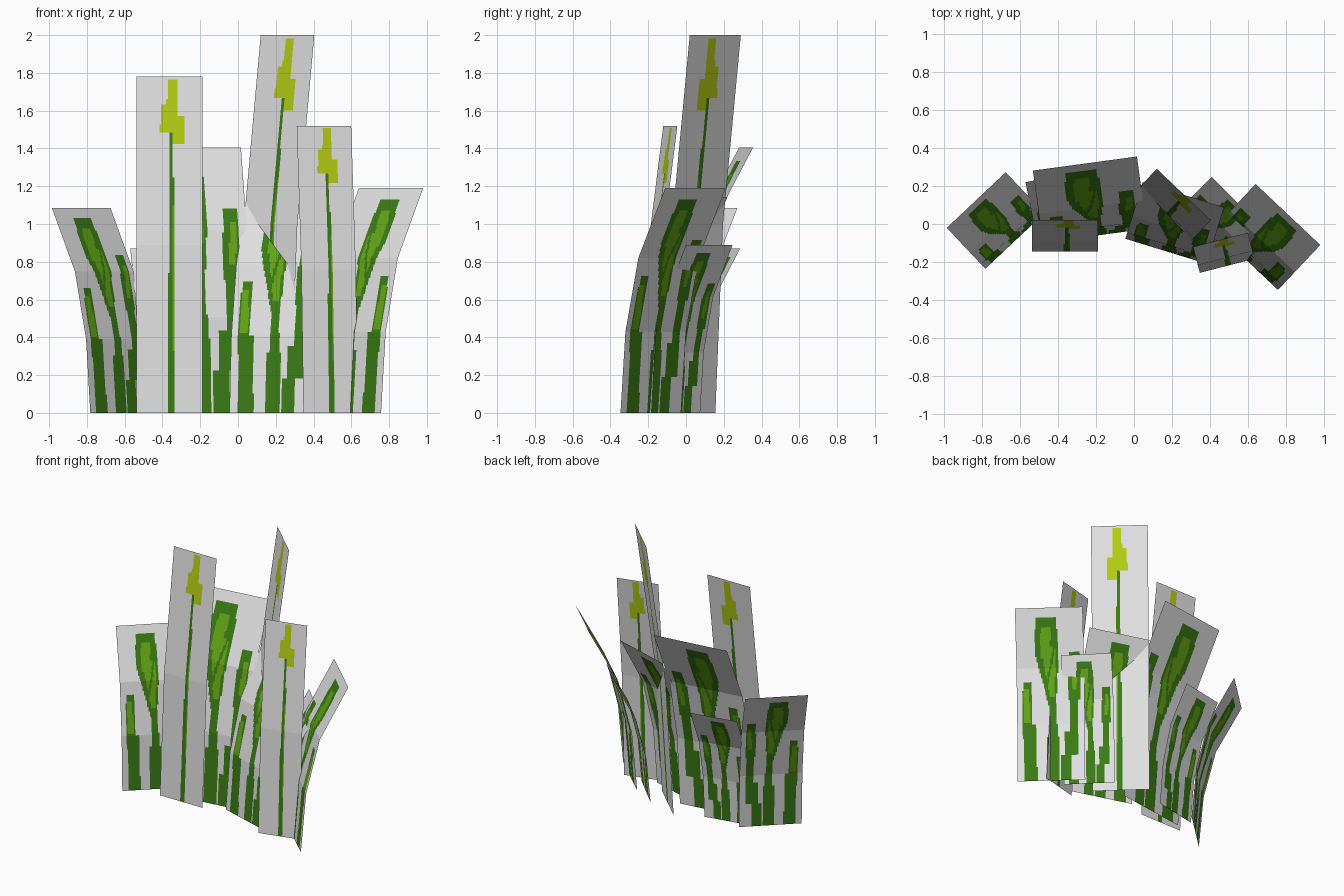
import bpy, bmesh, math
from mathutils import Vector

if "Cube" in bpy.data.objects:
    bpy.data.objects.remove(bpy.data.objects["Cube"])


def material(name, rgb):
    m = bpy.data.materials.new(name)
    m.diffuse_color = (*rgb, 1)
    m.use_nodes = True
    m.node_tree.nodes["Principled BSDF"].inputs["Base Color"].default_value = m.diffuse_color
    return m


MATS = [material("pale grey card", (0.74, 0.74, 0.74)),
        material("dark green", (0.042, 0.195, 0.007)),
        material("light green", (0.125, 0.37, 0.008)),
        material("yellow flower", (0.45, 0.60, 0.006))]
DARK, LIGHT, YELLOW = 1, 2, 3


def band(colour, v0, v1, u0, u1, w0, w1):
    """Tapered painted band: from height v0 to v1, centre u0 to u1, width w0 to w1."""
    def test(u, v):
        if not v0 <= v <= v1:
            return False
        t = (v - v0) / (v1 - v0)
        return abs(u - u0 - (u1 - u0) * t) <= (w0 + (w1 - w0) * t) / 2
    return colour, test


# middle leaf: foot, stem, two-part head, light patches split by a dark vein
middle_leaf = [band(DARK, 0, .28, .525, .525, .17, .17),
               band(DARK, .28, .45, .545, .53, .13, .08),
               band(DARK, .45, .78, .53, .45, .09, .36),
               band(DARK, .78, .95, .45, .45, .36, .30),
               band(LIGHT, .52, .80, .52, .48, .07, .22),
               band(LIGHT, .74, .90, .42, .45, .14, .15),
               band(DARK, .58, .80, .44, .56, .04, .03)]
# small left leaf
small_leaf = [band(DARK, 0, .36, .20, .18, .19, .19),
              band(DARK, .36, .61, .15, .155, .16, .12),
              band(LIGHT, .37, .57, .15, .14, .11, .08)]
# right leaf with stepped foot
right_leaf = [band(DARK, 0, .16, .73, .73, .16, .16),
              band(DARK, .16, .31, .79, .79, .20, .20),
              band(DARK, .31, .50, .84, .84, .11, .11),
              band(DARK, .50, .77, .84, .855, .18, .15),
              band(LIGHT, .56, .72, .85, .875, .07, .06)]
GRASS = middle_leaf + small_leaf + right_leaf
# flower: stem, stem highlight, three petals
FLOWER = [band(DARK, 0, .84, .53, .525, .09, .07),
          band(LIGHT, .18, .62, .56, .555, .025, .02),
          band(YELLOW, .87, .99, .54, .545, .17, .15),
          band(YELLOW, .835, .915, .475, .475, .23, .21),
          band(YELLOW, .803, .885, .64, .64, .18, .18)]

# outline of the bend: share of height, share of lean
GRASS_BEND = [(0, 0), (.36, .11), (.69, .40), (1, 1)]
FLOWER_BEND = [(0, 0), (.5, .30), (1, 1)]


def bend_at(bend, v):
    for (v0, f0), (v1, f1) in zip(bend, bend[1:]):
        if v <= v1 + 1e-6:
            return f0 + (f1 - f0) * (v - v0) / (v1 - v0)
    return 1


def card(name, x, y, angle, height, width, lean, pattern, bend, mirror=False, nu=50, nv=100):
    """Bent card, top edge centred on x, y; leans at right angles to its width."""
    a = math.radians(angle)
    side = Vector((math.cos(a), math.sin(a)))
    back = Vector((-side.y, side.x))
    bm = bmesh.new()
    rows = []
    for j in range(nv + 1):
        v = j / nv
        mid = Vector((x, y)) + back * lean * height * (bend_at(bend, v) - 1)
        rows.append([bm.verts.new((*(mid + side * width * height * (i / nu - .5)), height * v))
                     for i in range(nu + 1)])
    for j in range(nv):
        for i in range(nu):
            f = bm.faces.new((rows[j][i], rows[j][i + 1], rows[j + 1][i + 1], rows[j + 1][i]))
            u, v = (i + .5) / nu, (j + .5) / nv
            if mirror:
                u = 1 - u
            for colour, test in pattern:
                if test(u, v):
                    f.material_index = colour
    me = bpy.data.meshes.new(name)
    bm.to_mesh(me)
    bm.free()
    for m in MATS:
        me.materials.append(m)
    bpy.context.collection.objects.link(bpy.data.objects.new(name, me))


# grass cards: top centre, turn, height, mirrored pattern
for name, x, y, angle, h, mirror in [
    ("grass_far_left", -.83, .126, 43.3, 1.085, False),
    ("grass_small_left", -.403, .253, 11.3, .87, False),
    ("grass_tall_back", -.258, .318, 7.7, 1.405, False),
    ("grass_middle", .26, .154, -17.1, 1.14, False),
    ("grass_small_right", .533, .123, -45, .89, True),
    ("grass_far_right", .81, .05, -43.3, 1.19, True),
]:
    card(name, x, y, angle, h, .393, .273, GRASS, GRASS_BEND, mirror)

# flower cards
for name, x, y, angle, h in [
    ("flower_left", -.363, .02, 0, 1.78),
    ("flower_tall", .262, .155, -43.6, 2.0),
    ("flower_right", .455, -.083, 14.5, 1.52),
]:
    card(name, x, y, angle, h, .196, .093, FLOWER, FLOWER_BEND, nu=40, nv=120)
